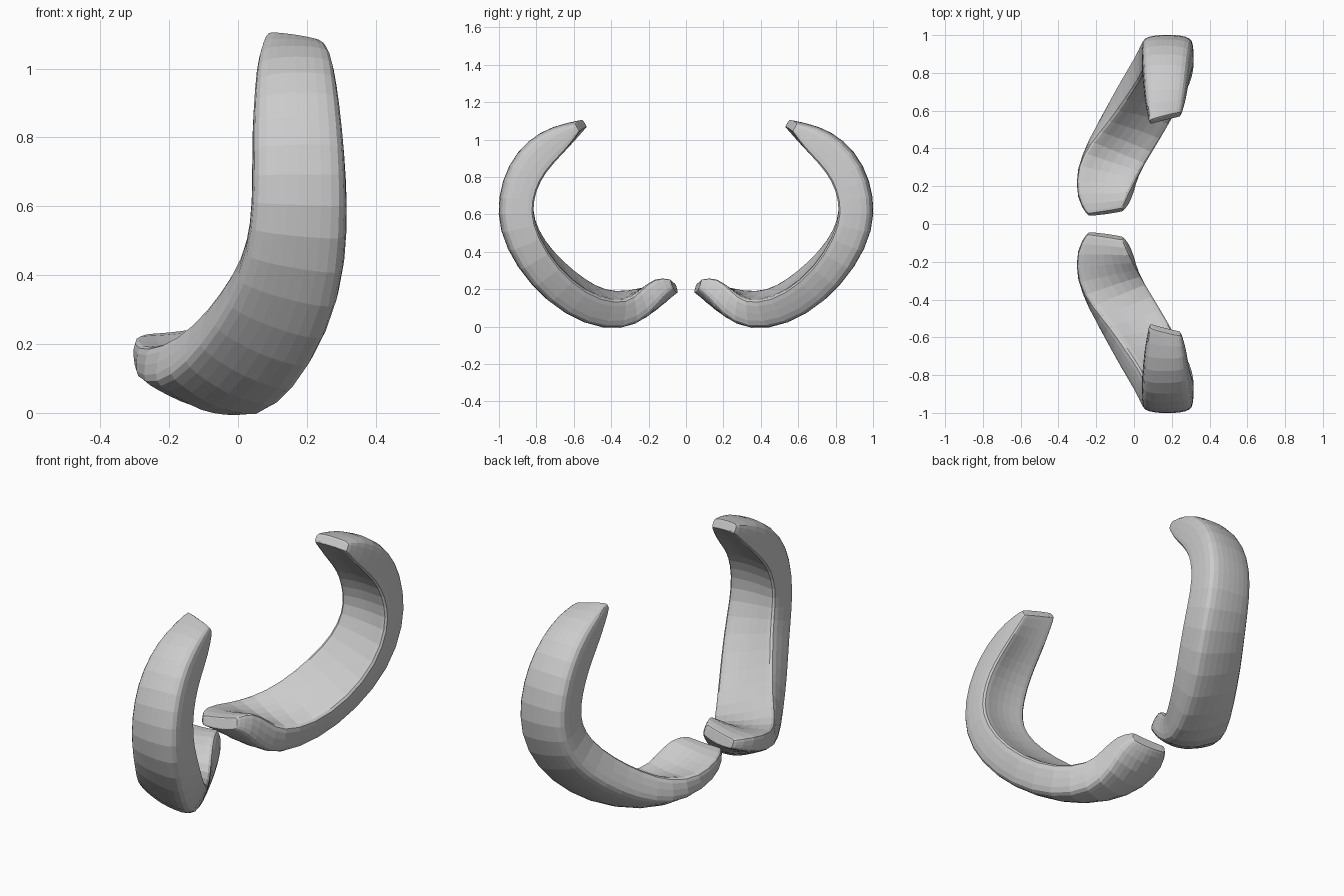
import bpy, bmesh, math
from mathutils import Vector

if "Cube" in bpy.data.objects:
    bpy.data.objects.remove(bpy.data.objects["Cube"])

# Stations along one curved claw:
# centre x, y, z, half width, half thickness, roll (degrees), thinning of left outer edge
STATIONS = [
    (-0.15, 0.06, 0.212, 0.095, 0.030, -10, 0.3),
    (-0.158, 0.13, 0.190, 0.143, 0.066, -9, 0.6),
    (-0.148, 0.25, 0.118, 0.162, 0.080, 4, 0.75),
    (-0.10, 0.38, 0.078, 0.158, 0.088, 11, 0.5),
    (-0.01, 0.54, 0.122, 0.157, 0.090, 12, 0.25),
    (0.08, 0.70, 0.232, 0.157, 0.092, 10, 0.1),
    (0.155, 0.83, 0.38, 0.148, 0.094, 5, 0),
    (0.178, 0.905, 0.54, 0.138, 0.095, 2, 0),
    (0.178, 0.91, 0.68, 0.134, 0.094, 0, 0),
    (0.172, 0.865, 0.82, 0.129, 0.095, 0, 0),
    (0.168, 0.78, 0.93, 0.118, 0.092, 0, 0),
    (0.165, 0.67, 1.012, 0.106, 0.072, 0, 0),
    (0.165, 0.56, 1.078, 0.082, 0.024, 0, 0),
]
# Half cross-section: flat inner face, flat side, gently domed outer face
HALF = [(0, -0.86), (0.6, -0.93), (0.95, -1.03), (1.02, -0.8),
        (1.02, 0.5), (0.92, 0.87), (0.5, 1.02), (0, 1.06)]
PROFILE = HALF + [(-a, b) for a, b in reversed(HALF[1:-1])]


def build_claw(name, side):
    bm = bmesh.new()
    centres = [Vector(s[:3]) for s in STATIONS]
    last = len(STATIONS) - 1
    rings = []
    for i, (x, y, z, half_w, half_t, roll, thin) in enumerate(STATIONS):
        t = (centres[min(i + 1, last)] - centres[max(i - 1, 0)]).normalized()
        w = Vector((1, 0, 0))
        w = (w - t * w.dot(t)).normalized()
        n = t.cross(w)
        r = math.radians(roll)
        w, n = w * math.cos(r) + n * math.sin(r), n * math.cos(r) - w * math.sin(r)
        if i == last:
            w -= t * 0.3  # slanted upper tip
        ring = []
        for a, b in PROFILE:
            if a < 0 and b > 0:
                b *= 1 + thin * a
            p = centres[i] + w * (a * half_w) + n * (b * half_t)
            ring.append(bm.verts.new((p.x, p.y * side, p.z)))
        rings.append(ring)
    k = len(PROFILE)
    for r0, r1 in zip(rings, rings[1:]):
        for j in range(k):
            bm.faces.new((r0[j], r0[(j + 1) % k], r1[(j + 1) % k], r1[j]))
    # Blunt end caps with an inset ring to keep the tips full
    caps = [bm.faces.new(rings[0]), bm.faces.new(rings[-1])]
    bmesh.ops.inset_individual(bm, faces=caps, thickness=0.01, depth=0.0)
    bmesh.ops.recalc_face_normals(bm, faces=bm.faces)
    mesh = bpy.data.meshes.new(name)
    bm.to_mesh(mesh)
    bm.free()
    obj = bpy.data.objects.new(name, mesh)
    bpy.context.collection.objects.link(obj)
    sub = obj.modifiers.new("soften", 'SUBSURF')
    sub.levels = sub.render_levels = 1
    return obj


# Mirrored pair
build_claw("back_claw", 1)
build_claw("front_claw", -1)
